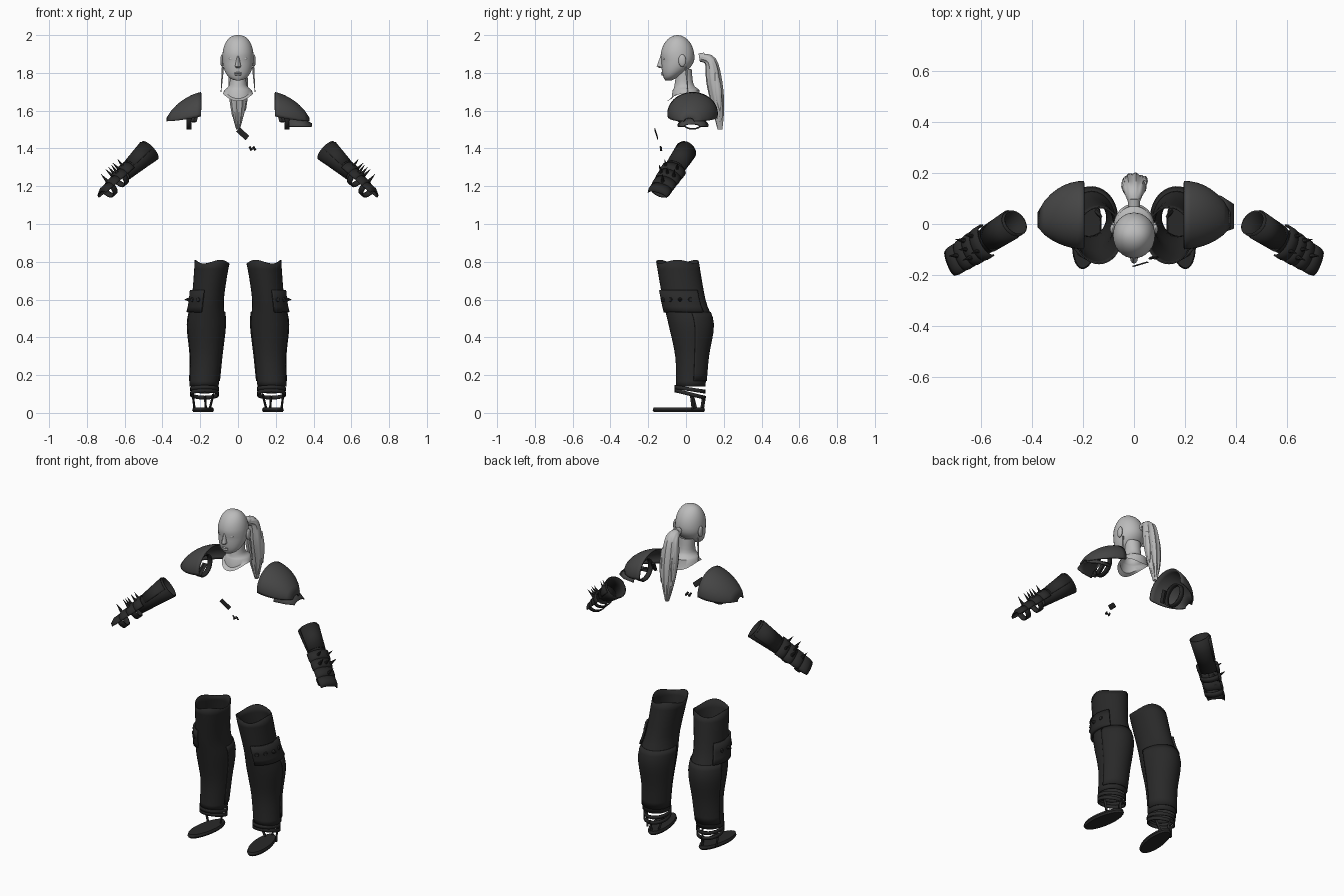
import bpy, bmesh
from math import sin, cos, pi, radians
from mathutils import Vector

if "Cube" in bpy.data.objects:
    bpy.data.objects.remove(bpy.data.objects["Cube"])


def material(name, value):
    mat = bpy.data.materials.new(name)
    mat.use_nodes = True
    colour = (value, value, value, 1)
    mat.diffuse_color = colour
    mat.node_tree.nodes["Principled BSDF"].inputs["Base Color"].default_value = colour
    return mat


PALE = material("pale grey", .5)
SLATE = material("slate grey", .06)
BLACK = material("soft black", .022)
X, Y, Z = Vector((1, 0, 0)), Vector((0, 1, 0)), Vector((0, 0, 1))


def smooth(rows, steps=4):
    """Refine a few sections into a flowing sequence."""
    fine = []
    for i in range(len(rows) - 1):
        before, after = rows[max(i - 1, 0)], rows[min(i + 2, len(rows) - 1)]
        for step in range(steps):
            t = step / steps
            fine.append([q + t / 2 * (r - p + t * (2 * p - 5 * q + 4 * r - s + t * (3 * (q - r) + s - p)))
                         for p, q, r, s in zip(before, rows[i], rows[i + 1], after)])
    return fine + [list(rows[-1])]


def loft(name, rows, mat, u=X, v=None, arc=(0, 360), sides=24, thick=0, mirror=1, capped=True, edit=None):
    """Skin elliptical sections (x, y, z, radius_u, radius_v); v follows the path when not given."""
    bm = bmesh.new()
    closed = arc[1] - arc[0] == 360
    count = sides if closed else sides + 1
    centres = [Vector(row[:3]) for row in rows]
    rings = []
    for i, row in enumerate(rows):
        tangent = centres[min(i + 1, len(rows) - 1)] - centres[max(i - 1, 0)]
        across = v or tangent.cross(u).normalized()
        ring = []
        for k in range(count):
            angle = radians(arc[0] + (arc[1] - arc[0]) * k / sides)
            point = centres[i] + u * (row[3] * cos(angle)) + across * (row[4] * sin(angle))
            if edit:
                point = edit(point, angle)
            ring.append(bm.verts.new((point.x * mirror, point.y, point.z)))
        rings.append(ring)
    for lower, upper in zip(rings, rings[1:]):
        for k in range(sides):
            following = (k + 1) % count
            bm.faces.new((lower[k], lower[following], upper[following], upper[k]))
    if closed and capped and not thick:
        bm.faces.new(rings[0][::-1])
        bm.faces.new(rings[-1])
    bmesh.ops.recalc_face_normals(bm, faces=bm.faces)
    mesh = bpy.data.meshes.new(name)
    bm.to_mesh(mesh)
    bm.free()
    mesh.materials.append(mat)
    part = bpy.data.objects.new(name, mesh)
    bpy.context.collection.objects.link(part)
    bpy.ops.object.select_all(action="DESELECT")
    part.select_set(True)
    bpy.context.view_layer.objects.active = part
    bpy.ops.object.shade_smooth_by_angle(angle=radians(40))
    if thick:
        shell = part.modifiers.new("Thickness", "SOLIDIFY")
        shell.thickness, shell.offset = thick, 0


def bar(name, start, end, ru, rv, mat, u=X, sides=8, mirror=1, tip=1):
    """Straight rod, strap or spike between two points."""
    loft(name, [(*start, ru, rv), (*end, ru * tip, rv * tip)], mat, u=u, sides=sides, mirror=mirror)


def blob(name, centre, radii, mat, mirror=1):
    """Ellipsoid."""
    x, y, z = centre
    angles = [radians(degrees) for degrees in range(-88, 89, 22)]
    loft(name, [(x, y, z + radii[2] * sin(a), radii[0] * cos(a), radii[1] * cos(a)) for a in angles],
         mat, v=Y, sides=16, mirror=mirror)


# Head: round skull above, the back drawn forward to the chin below
head_rows = []
for degrees in range(-85, 90, 10):
    height, girth = sin(radians(degrees)), cos(radians(degrees))
    if height < 0:
        front, back = -.13 + .02 * height ** 4, .045 - .12 * height ** 2
    else:
        front, back = -.045 - .09 * girth, -.045 + .09 * girth
    head_rows.append((0, (front + back) / 2, 1.88 + .12 * height, .083 * girth ** .8, (back - front) / 2))
loft("head", head_rows, PALE, v=Y, sides=32)


def neckline(point, angle):
    """Dip the collar edge to a point at front and back."""
    return point - Z * (.04 * sin(angle) ** 2) if point.z < 1.705 else point


loft("neck", smooth([(0, -.01, 1.69, .08, .09), (0, 0, 1.71, .07, .07), (0, -.01, 1.74, .045, .05),
                     (0, -.01, 1.82, .045, .04)]), PALE, v=Y, sides=32, capped=False, edit=neckline)
loft("nose", [(0, -.12, 1.825, .01, .02), (0, -.13, 1.835, .016, .025), (0, -.125, 1.89, .005, .01)],
     PALE, v=Y, sides=12)
for z in (1.79, 1.8):
    blob("lip", (0, -.12, z), (.02, .013, .005), PALE)
for side, label in ((1, "left_"), (-1, "right_")):
    blob(label + "ear", (.084, -.02, 1.865), (.01, .02, .033), PALE, side)
    blob(label + "eye", (.034, -.115, 1.875), (.015, .008, .007), PALE, side)
    bar(label + "brow", (.014, -.128, 1.89), (.056, -.1, 1.9), .004, .005, PALE, u=Z, mirror=side)
    bar(label + "hair_strand", (.08, 0, 1.83), (.09, .01, 1.7), .006, .006, PALE, mirror=side, tip=.3)


# Ponytail: a rippled main lock, its tie and loose tapering strands
def ripple(point, angle):
    return point + Y * (.003 * cos(9 * angle))


bar("ponytail_tie", (0, .07, 1.88), (0, .1, 1.885), .023, .023, PALE, sides=24)
loft("ponytail", smooth([(0, .08, 1.88, .02, .02), (0, .13, 1.86, .04, .03), (0, .15, 1.75, .05, .04),
                         (0, .17, 1.62, .04, .03), (0, .18, 1.5, .01, .01)]), PALE, sides=36, edit=ripple)
for x, end in ((-.03, 1.57), (-.01, 1.53), (.02, 1.54), (.04, 1.6)):
    loft("ponytail_strand", smooth([(x, .16, 1.8, .01, .01), (x, .17, 1.7, .014, .02), (x, .18, end, .002, .002)]),
         PALE, sides=10)

# Chest strap and buckle
bar("chest_strap", (0, -.165, 1.5), (.05, -.15, 1.455), .003, .015, BLACK, u=Y, sides=4)
for x in (.06, .08):
    bar("chest_buckle_bar", (x, -.135, 1.41), (x + .013, -.13, 1.39), .005, .006, BLACK, u=Y, sides=4)
bar("chest_buckle_pin", (.065, -.135, 1.39), (.09, -.13, 1.405), .004, .004, BLACK, u=Y, sides=4)

# Left boot sections, reused for the plates that wrap the leg
LEG = smooth([(.18, .025, .14, .074, .075), (.17, .03, .3, .08, .084), (.168, .025, .47, .097, .115),
              (.16, -.01, .6, .082, .11), (.137, -.045, .8, .089, .11)])


def leg_part(low, high, grow):
    return [(x, y, z, rx + grow, ry + grow) for x, y, z, rx, ry in LEG if low < z < high]


def jagged(point, angle):
    return point + Z * (.01 * cos(3 * angle)) if point.z > .79 else point


# Left arm axes: along the forearm, across the hand, and out from its back
ELBOW, FINGERTIP = Vector((.465, .005, 1.39)), Vector((.715, -.15, 1.16))
ALONG = (FINGERTIP - ELBOW).normalized()
ACROSS = Vector((.6, 0, .8)).cross(ALONG).normalized()
OUT = ALONG.cross(ACROSS)


def arm_part(name, rows, mirror, arc=(0, 360)):
    stations = [(*ELBOW.lerp(FINGERTIP, t), wide, deep) for t, wide, deep in rows]
    loft(name, stations, BLACK, u=ACROSS, v=OUT, arc=arc, thick=.007, mirror=mirror)


for side, label in ((1, "left_"), (-1, "right_")):
    # Domed shoulder plate with an arm strap
    dome = []
    for step in range(8):
        t = step / 7.2
        fall = (1 - t * t) ** .7
        dome.append((.195 + .185 * t, .035 - .02 * t ** 3, 1.585 - .04 * t, .01 + .12 * fall, .11 * fall))
    loft(label + "shoulder_plate", dome, SLATE, u=Y, v=Z, arc=(-8, 188), thick=.008, mirror=side)
    loft(label + "arm_strap", [(x, .035, 1.565, .066, .062) for x in (.245, .272)],
         BLACK, u=Y, v=Z, thick=.008, mirror=side)
    bar(label + "strap_tab", (.22, 0, 1.6), (.235, -.04, 1.54), .016, .006, BLACK, sides=4, mirror=side)
    if side > 0:
        loft(label + "shoulder_lame", [(.27, .037, 1.515, .08, .05), (.34, .037, 1.515, .07, .04),
                                       (.39, .03, 1.515, .045, .015)], SLATE, u=Y, v=Z, arc=(0, 180), thick=.007)

    # Gauntlet: forearm cuff, layered hand plates, palm loops and spikes
    arm_part(label + "cuff", [(0, .05, .06), (.2, .05, .05), (.55, .045, .035)], side)
    arm_part(label + "cuff_plate", [(.03, .056, .064), (.4, .052, .046)], side, (0, 180))
    for step in range(4):
        t, wide, deep = .44 + .14 * step, .065 - .003 * step, .046 - .006 * step
        arm_part(label + "hand_plate", [(t, wide, deep), (t + .1, wide, deep), (t + .16, wide - .005, deep - .012)],
                 side, (-10, 190))
    for t in (.6, .84):
        arm_part(label + "palm_loop", [(t, .055, .045), (t + .08, .055, .045)], side, (180, 360))
    for t, offsets in ((.52, (-.03, .03)), (.66, (-.035, 0, .035)), (.82, (0,))):
        for offset in offsets:
            base = ELBOW.lerp(FINGERTIP, t) + ACROSS * offset + OUT * .03
            bar(label + "hand_spike", base, base + OUT * .055 + ACROSS * offset * .3, .011, .011,
                BLACK, u=ACROSS, mirror=side, tip=.05)

    # Boot shaft, calf plate and studded knee guard
    loft(label + "boot_shaft", LEG, BLACK, v=Y, sides=32, thick=.006, mirror=side, edit=jagged)
    loft(label + "calf_plate", leg_part(.16, .54, .005), BLACK, v=Y, arc=(10, 190), thick=.006, mirror=side)
    loft(label + "knee_guard", leg_part(.53, .66, .012), BLACK, v=Y, arc=(-75, 40), thick=.012, mirror=side)
    for degrees in range(-60, 40, 25):
        outward = Vector((cos(radians(degrees)), sin(radians(degrees)), 0))
        base = Vector((.16 + .094 * outward.x, -.01 + .122 * outward.y, .6))
        spiked = degrees == -10
        bar(label + "knee_spike" if spiked else label + "knee_stud", base, base + outward * (.03 if spiked else .012),
            .014, .014, BLACK, u=Z, mirror=side, tip=.1 if spiked else .7)

    # Ankle bands, stirrup straps and turned-out sole
    for z, slope in ((.125, -.15), (.1, -.25)):
        loft(label + "ankle_band", [(.177, .02, z + rise, .073, .08) for rise in (-.01, .01)],
             BLACK, v=Vector((0, 1, slope)).normalized(), thick=.006, mirror=side)
    for top, foot in (((.13, .03, .1), (.15, .05, .02)), ((.24, .03, .1), (.23, .04, .02)),
                      ((.175, .096, .09), (.17, .085, .02))):
        bar(label + "stirrup_strap", top, foot, .006, .01, BLACK, sides=4, mirror=side)
    turned = Vector((cos(pi / 22), sin(pi / 22), 0))
    loft(label + "sole", [(.185, -.038, z, wide, wide + .085) for z, wide in ((.004, .048), (.014, .055), (.028, .05))],
         BLACK, u=turned, v=Z.cross(turned), sides=32, mirror=side)
